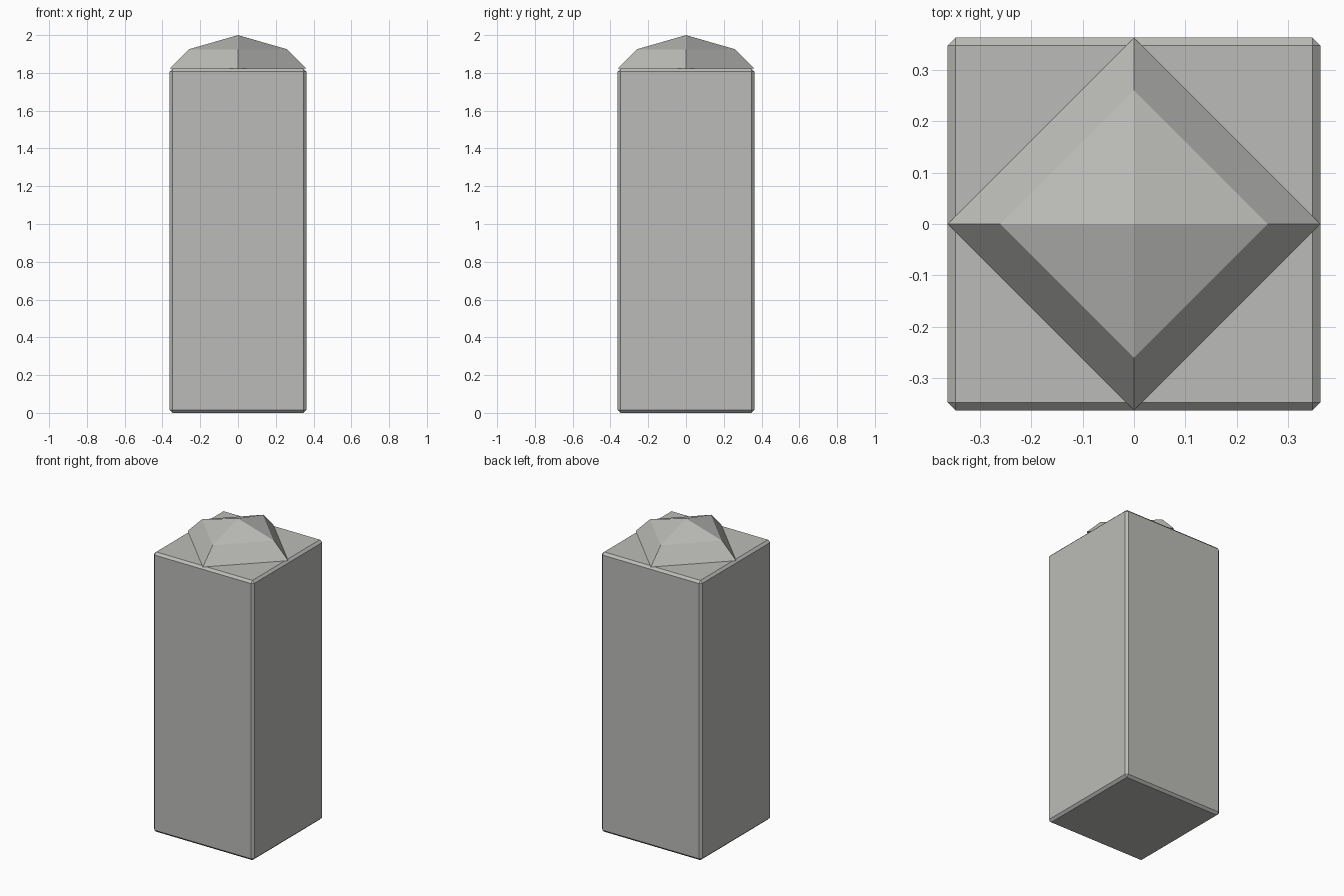
import bpy, bmesh
from mathutils import Matrix

cube = bpy.data.objects.get("Cube")
if cube:
    bpy.data.objects.remove(cube, do_unlink=True)

HALF = 0.362      # half width of the pillar
TOP = 1.822       # height of the pillar

# Single stone colour
stone = bpy.data.materials.new("stone grey")
stone.use_nodes = True
colour = (0.5, 0.5, 0.48, 1)
stone.diffuse_color = colour
stone.node_tree.nodes["Principled BSDF"].inputs["Base Color"].default_value = colour


def finish(bm, name):
    bmesh.ops.recalc_face_normals(bm, faces=bm.faces)
    mesh = bpy.data.meshes.new(name)
    bm.to_mesh(mesh)
    bm.free()
    mesh.materials.append(stone)
    obj = bpy.data.objects.new(name, mesh)
    bpy.context.collection.objects.link(obj)
    return obj


# Square pillar with narrow chamfered edges
bm = bmesh.new()
bmesh.ops.create_cube(bm, size=1, matrix=Matrix.Translation((0, 0, TOP / 2))
                      @ Matrix.Diagonal((2 * HALF, 2 * HALF, TOP, 1)))
pillar = finish(bm, "pillar")
bevel = pillar.modifiers.new("chamfer", "BEVEL")
bevel.width = 0.015
bevel.segments = 1

# Four-sided faceted cap, turned so its corners meet the pillar sides
bm = bmesh.new()
corners = [(1, 0), (0, 1), (-1, 0), (0, -1)]
rings = [[bm.verts.new((x * r, y * r, z)) for x, y in corners]
         for r, z in ((HALF, TOP), (0.26, 1.925))]
apex = bm.verts.new((0, 0, 2))
bm.faces.new(rings[0])
for i in range(4):
    j = (i + 1) % 4
    bm.faces.new((rings[0][i], rings[0][j], rings[1][j], rings[1][i]))
    bm.faces.new((rings[1][i], rings[1][j], apex))
finish(bm, "cap")
